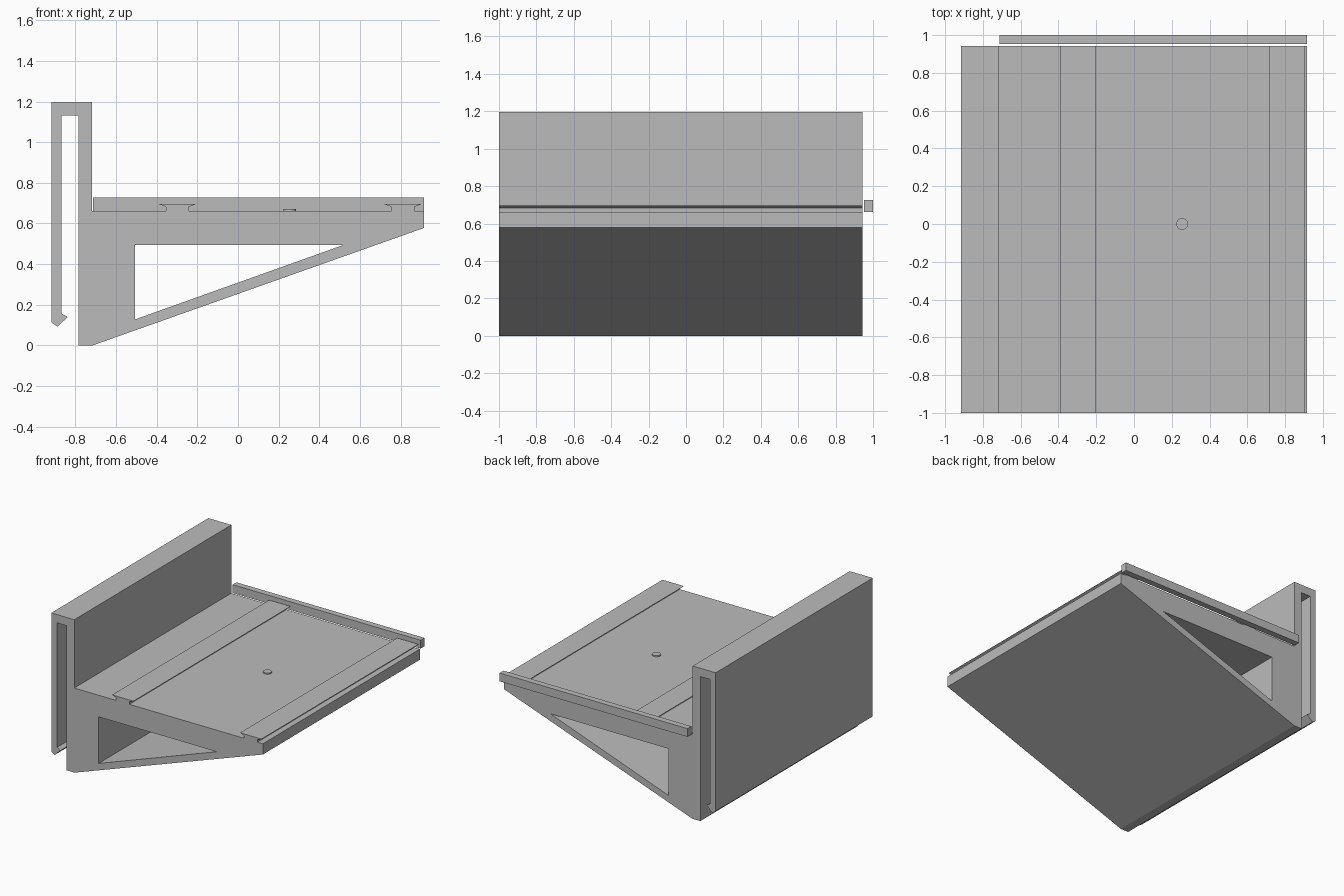
import bpy
import bmesh

cube = bpy.data.objects.get("Cube")
if cube:
    bpy.data.objects.remove(cube, do_unlink=True)

grey = bpy.data.materials.new("plain grey")
grey.use_nodes = True
COLOUR = (0.5, 0.5, 0.5, 1)
grey.diffuse_color = COLOUR
grey.node_tree.nodes["Principled BSDF"].inputs["Base Color"].default_value = COLOUR

FRONT, BACK = -1.0, 0.943
DECK = 0.662


def finish(name, bm):
    bmesh.ops.recalc_face_normals(bm, faces=bm.faces)
    mesh = bpy.data.meshes.new(name)
    bm.to_mesh(mesh)
    bm.free()
    mesh.materials.append(grey)
    obj = bpy.data.objects.new(name, mesh)
    bpy.context.collection.objects.link(obj)
    return obj


def extrude_profile(name, loops, y0, y1):
    """Fill an x-z outline (further loops are holes) and extrude it along y."""
    bm = bmesh.new()
    for loop in loops:
        verts = [bm.verts.new((x, y0, z)) for x, z in loop]
        for a, b in zip(verts, verts[1:] + verts[:1]):
            bm.edges.new((a, b))
    bmesh.ops.triangle_fill(bm, edges=bm.edges[:], use_beauty=True)
    result = bmesh.ops.extrude_face_region(bm, geom=bm.faces[:], use_keep_orig=True)
    moved = [g for g in result["geom"] if isinstance(g, bmesh.types.BMVert)]
    bmesh.ops.translate(bm, verts=moved, vec=(0, y1 - y0, 0))
    return finish(name, bm)


def dovetail(x):
    """Undercut rail outline, listed from right to left."""
    wide, narrow, shoulder, top = 0.093, 0.057, 0.682, 0.696
    return [(x + narrow, DECK), (x + narrow, shoulder), (x + wide, top),
            (x - wide, top), (x - narrow, shoulder), (x - narrow, DECK)]


# Bracket: wedge, dovetailed deck, tall hanger and hooked clip
outline = [(-0.716, 0), (0.915, 0.578), (0.915, DECK)]
outline += dovetail(0.811) + dovetail(-0.298)
outline += [(-0.718, DECK), (-0.718, 1.197), (-0.917, 1.197),
            (-0.917, 0.113), (-0.887, 0.093), (-0.838, 0.14), (-0.868, 0.157),
            (-0.868, 1.132), (-0.784, 1.132), (-0.784, 0)]
window = [(-0.507, 0.128), (0.515, 0.493), (-0.507, 0.493)]
extrude_profile("bracket", [outline, window], FRONT, BACK)

# Separate stop bar behind the deck
bar = [(-0.713, DECK), (0.915, DECK), (0.915, 0.727), (-0.713, 0.727)]
extrude_profile("back_bar", [bar], 0.952, 1.0)

# Small locating button on the deck
bm = bmesh.new()
bmesh.ops.create_cone(bm, cap_ends=True, segments=32, radius1=0.031,
                      radius2=0.031, depth=0.02)
bmesh.ops.translate(bm, verts=bm.verts, vec=(0.255, 0, DECK))
button = finish("deck_button", bm)
bpy.context.view_layer.objects.active = button
button.select_set(True)
bpy.ops.object.shade_smooth_by_angle()
